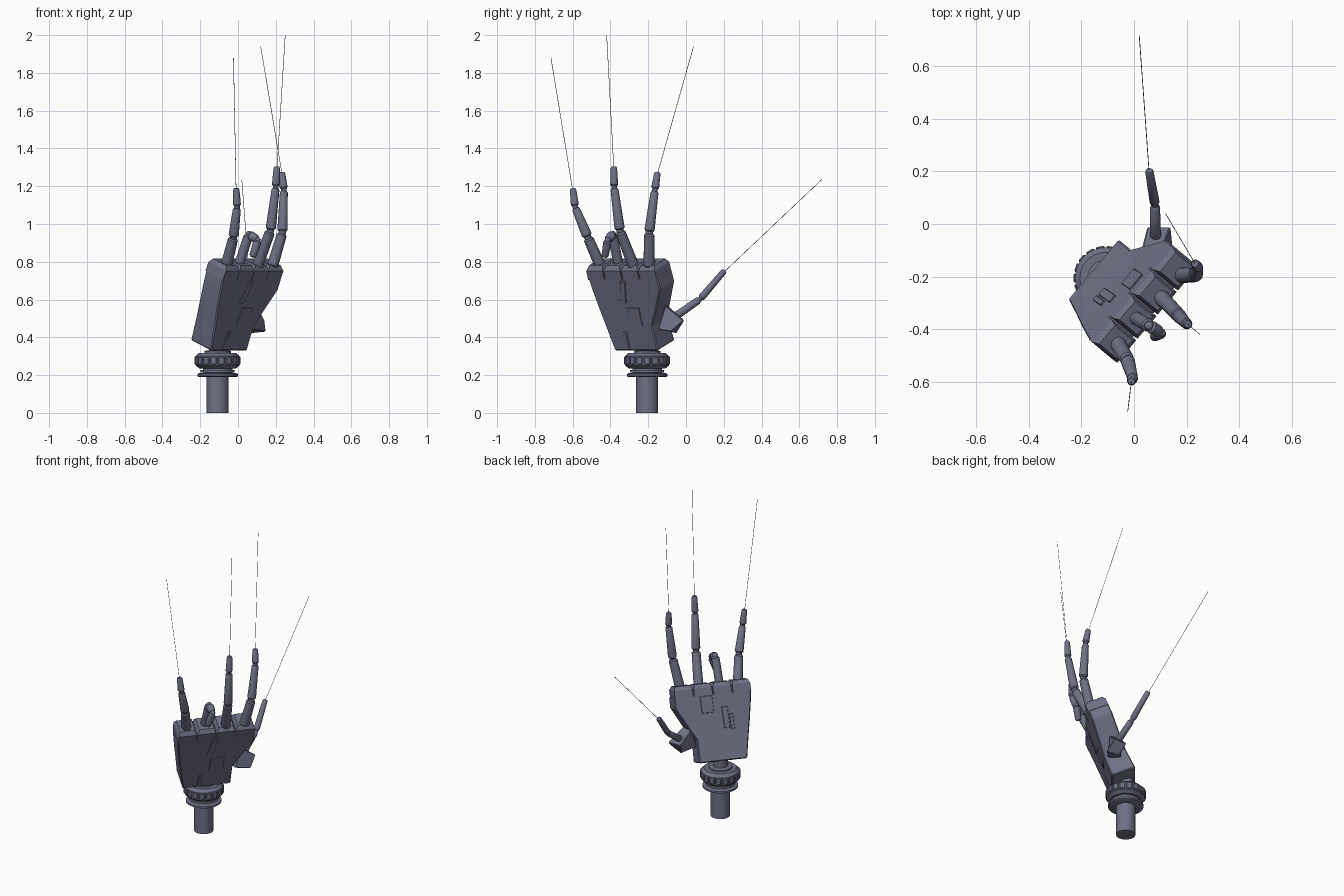
import bpy, bmesh, math
from mathutils import Vector, Matrix

cube = bpy.data.objects.get("Cube")
if cube:
    bpy.data.objects.remove(cube, do_unlink=True)

metal = bpy.data.materials.new("blue_grey_metal")
metal.use_nodes = True
COLOR = (0.16, 0.165, 0.235, 1)
metal.diffuse_color = COLOR
metal.node_tree.nodes["Principled BSDF"].inputs["Base Color"].default_value = COLOR

# Palm frame: across (towards the thumb), out of the palm, and up the palm
yaw, lean = math.radians(50), math.radians(22)
across = Vector((math.cos(yaw), math.sin(yaw), 0))
facing = Vector((math.sin(yaw), -math.cos(yaw), 0))
up = (facing * math.sin(lean) + Vector((0, 0, math.cos(lean)))).normalized()
out = across.cross(up).normalized()
if out.dot(facing) < 0:
    out = -out
ROOT = Vector((-0.10, -0.214, 0.358))
LENGTH = 0.465


def palm_point(u, t, f):
    """Across u, depth t, fraction f of the palm length."""
    return ROOT + across * (u + 0.017 * f) + out * t + up * (LENGTH * f)


def finish(name, bm, smooth=False, bevel=0):
    bmesh.ops.recalc_face_normals(bm, faces=bm.faces)
    mesh = bpy.data.meshes.new(name)
    bm.to_mesh(mesh)
    bm.free()
    ob = bpy.data.objects.new(name, mesh)
    bpy.context.collection.objects.link(ob)
    mesh.materials.append(metal)
    if bevel:
        mod = ob.modifiers.new("bevel", 'BEVEL')
        mod.width, mod.segments, mod.limit_method = bevel, 1, 'ANGLE'
    if smooth:
        bpy.ops.object.select_all(action='DESELECT')
        ob.select_set(True)
        bpy.context.view_layer.objects.active = ob
        bpy.ops.object.shade_smooth_by_angle(angle=math.radians(35))
    return ob


def loft(name, rings, smooth=False, bevel=0):
    bm = bmesh.new()
    loops = [[bm.verts.new(p) for p in ring] for ring in rings]
    n = len(loops[0])
    for a, b in zip(loops, loops[1:]):
        for i in range(n):
            j = (i + 1) % n
            bm.faces.new((a[i], a[j], b[j], b[i]))
    bm.faces.new(loops[0])
    bm.faces.new(loops[-1])
    return finish(name, bm, smooth, bevel)


def turned(name, start, axis, profile, sides=20):
    """Turned part: profile of (distance along axis, radius)."""
    rot = Vector((0, 0, 1)).rotation_difference(axis).to_matrix()
    rings = [[start + rot @ Vector((r * math.cos(2 * math.pi * i / sides),
                                    r * math.sin(2 * math.pi * i / sides), d))
              for i in range(sides)] for d, r in profile]
    return loft(name, rings, smooth=True)


def palm_block(name, sections, bevel=0):
    """Sections of (f, u low, u high, t back, t front)."""
    return loft(name, [[palm_point(a, s, f), palm_point(b, s, f),
                        palm_point(b, t, f), palm_point(a, t, f)]
                       for f, a, b, s, t in sections], bevel=bevel)


# Wrist
Z = Vector((0, 0, 1))
base = Vector((-0.108, -0.206, 0))
turned("forearm_shaft", base, Z, [(0, .058), (.2, .058)], 32)
turned("wrist_flange", base, Z, [(.19, .1), (.194, .107), (.206, .107), (.21, .1)], 32)
turned("wrist_neck", base, Z, [(.2, .078), (.25, .078)], 32)
turned("wrist_ring", base, Z, [(.214, .09), (.228, .09)], 32)
turned("wrist_collar", base, Z, [(.234, .095), (.25, .116), (.3, .116), (.318, .098)], 32)
turned("wrist_pivot", base, Z, [(.31, .07), (.328, .07), (.332, .045), (.39, .045)], 24)
bm = bmesh.new()
for i in range(18):
    turn = Matrix.Rotation(2 * math.pi * i / 18, 4, 'Z')
    place = Matrix.Translation(base + Vector((0, 0, .277))) @ turn @ Matrix.Translation((.114, 0, 0))
    bmesh.ops.create_cube(bm, size=1, matrix=place @ Matrix.Diagonal((.016, .034, .042, 1)))
finish("wrist_collar_pads", bm, bevel=.004)

# Palm body
palm_block("palm", [(0, -.152, .145, -.075, .078),
                    (.3, -.182, .14, -.068, .074),
                    (.5, -.203, .19, -.065, .07),
                    (.74, -.225, .248, -.064, .067),
                    (.88, -.234, .246, -.064, .066)], bevel=.006)

# Knuckle blocks, one for each finger
edges = [-.238, -.118, .002, .122, .243]
for i, finger in enumerate(("little", "ring", "middle", "index")):
    a, b = edges[i] + .004, edges[i + 1] - .004
    palm_block(finger + "_knuckle", [(.86, a, b, -.064, .066),
                                     (.97, a, b, -.064, .066),
                                     (1.02, a + .01, b - .01, -.05, .045)])


# Cover plates on both faces of the palm
def plate(name, u, f, width, height, t, slant=0):
    palm_block(name, [(f - height / 2, u - width / 2 - slant, u + width / 2 - slant, t[0] - .006, t[0] + .003),
                      (f + height / 2, u - width / 2 + slant, u + width / 2 + slant, t[1] - .006, t[1] + .003)],
               bevel=.002)


plate("palm_upper_plate", -.01, .71, .036, .27, (.071, .069), .012)
plate("palm_centre_plate", .035, .41, .085, .22, (.074, .072))
plate("palm_lower_plate", -.055, .13, .022, .2, (.079, .077))
plate("back_long_plate", -.055, .56, .035, .28, (-.066, -.064))
plate("back_short_plate", -.09, .5, .022, .2, (-.066, -.066))
plate("back_upper_plate", .05, .75, .075, .22, (-.064, -.064))


# Fingers
def segment(name, a, b, r0, r1, gap=.006):
    a, b = Vector(a), Vector(b)
    axis = (b - a).normalized()
    length = (b - a).length
    e = .008
    turned(name, a, axis, [(gap, r0 * .75), (gap + e, r0),
                           (length - gap - e, r1), (length - gap, r1 * .75)], 16)


def joint(name, p, r):
    bm = bmesh.new()
    bmesh.ops.create_uvsphere(bm, u_segments=12, v_segments=8, radius=r,
                              matrix=Matrix.Translation(p))
    finish(name, bm, smooth=True)


def digit(name, points, radii):
    labels = ("lower", "middle", "tip")
    for i in range(len(points) - 1):
        segment(f"{name}_{labels[i]}_segment", points[i], points[i + 1],
                radii[i], radii[i + 1])
        if i:
            joint(f"{name}_joint_{i}", points[i], radii[i] * .72)


FULL = (.030, .027, .021, .017)
digit("little_finger", [(-.065, -.45, .77), (-.024, -.52, .93),
                        (-.005, -.587, 1.09), (-.01, -.6, 1.195)], FULL)
digit("ring_finger", [(.0, -.355, .77), (.058, -.388, .945),
                      (.105, -.415, .915), (.075, -.43, .82)], (.026, .025, .022, .019))
digit("middle_finger", [(.1, -.275, .77), (.172, -.35, .965),
                        (.2, -.38, 1.195), (.206, -.382, 1.31)], FULL)
digit("index_finger", [(.18, -.195, .77), (.235, -.195, .955),
                       (.243, -.165, 1.18), (.232, -.15, 1.28)], FULL)

# Thumb
bottom = [(.0, -.12, .46), (.08, -.15, .44), (.15, -.08, .43), (.07, -.05, .42)]
top = [(.03, -.1, .57), (.1, -.11, .57), (.14, -.01, .49), (.05, -.01, .49)]
loft("thumb_mount", [[Vector(p) for p in bottom], [Vector(p) for p in top]], bevel=.005)
digit("thumb", [(.082, -.065, .505), (.08, .075, .602), (.057, .208, .758)],
      (.021, .019, .016))


# Straight wires running out from the fingertips
def wire(name, a, b):
    a, b = Vector(a), Vector(b)
    turned(name, a, (b - a).normalized(), [(0, .0014), ((b - a).length, .0014)], 4)


wire("little_wire", (-.01, -.6, 1.18), (-.024, -.715, 1.88))
wire("middle_wire", (.206, -.382, 1.29), (.25, -.42, 2))
wire("index_wire", (.232, -.15, 1.27), (.12, .04, 1.94))
wire("thumb_wire", (.057, .206, .75), (.02, .718, 1.235))
